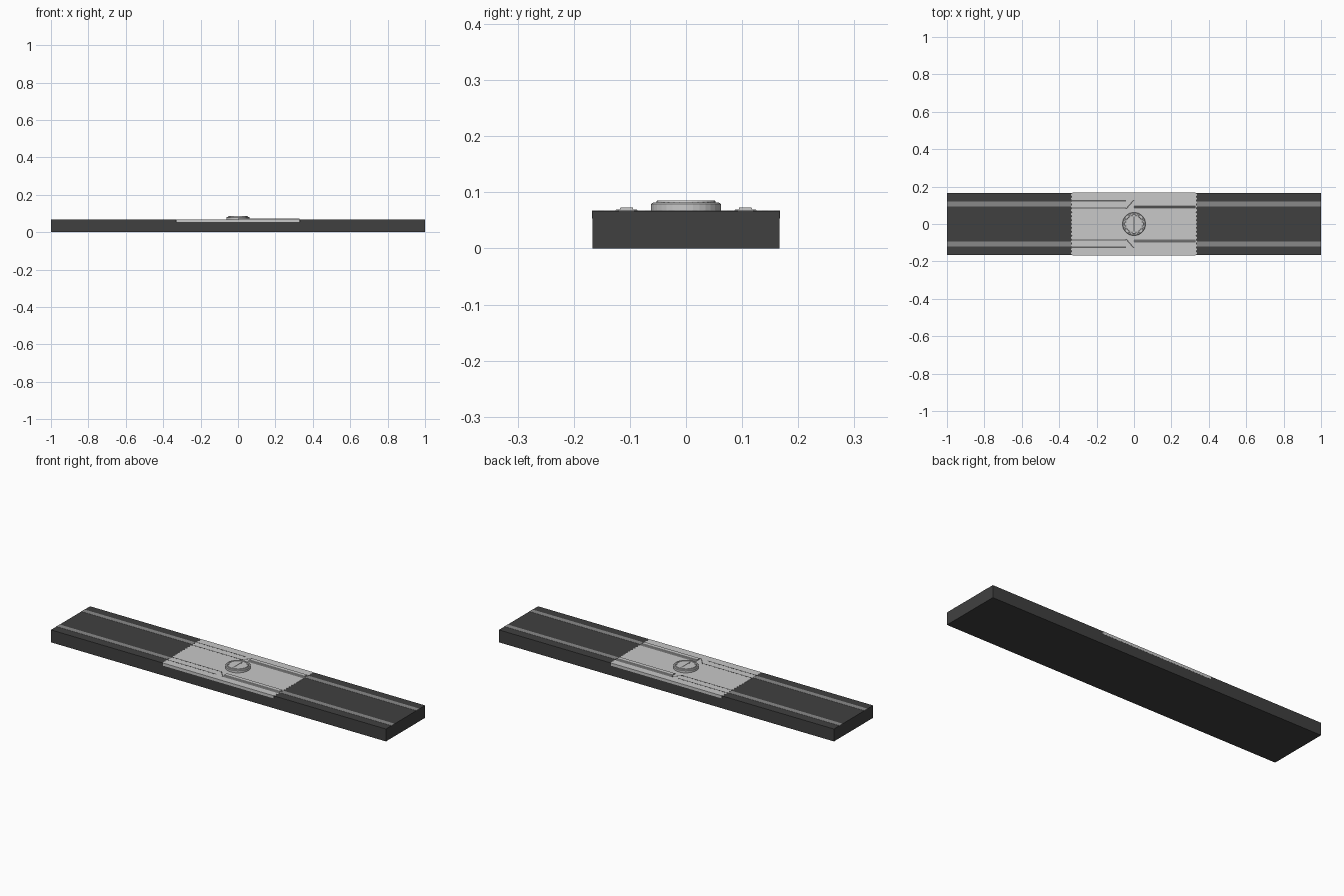
import bpy, bmesh, math

cube = bpy.data.objects.get("Cube")
if cube:
    bpy.data.objects.remove(cube, do_unlink=True)


def material(name, value):
    m = bpy.data.materials.new(name)
    m.use_nodes = True
    m.diffuse_color = (*value, 1)
    m.node_tree.nodes["Principled BSDF"].inputs["Base Color"].default_value = (*value, 1)
    return m


dark = material("charcoal", (0.051, 0.051, 0.051))
light = material("pale grey", (0.58, 0.58, 0.58))
steel = material("rail grey", (0.25, 0.25, 0.25))
groove = material("groove grey", (0.12, 0.12, 0.12))

HALF, WIDE, TOP, MID = 1.0, 0.1667, 0.067, 0.334
RAIL_Y = 0.106


def finish(name, bm, mat):
    bmesh.ops.recalc_face_normals(bm, faces=bm.faces)
    mesh = bpy.data.meshes.new(name)
    bm.to_mesh(mesh)
    bm.free()
    obj = bpy.data.objects.new(name, mesh)
    bpy.context.collection.objects.link(obj)
    mesh.materials.append(mat)
    return obj


def prism(name, outline, z0, z1, mat):
    """Extrude a plan outline from z0 to z1."""
    bm = bmesh.new()
    face = bm.faces.new([bm.verts.new((x, y, z0)) for x, y in outline])
    new = bmesh.ops.extrude_face_region(bm, geom=[face])["geom"]
    bmesh.ops.translate(bm, vec=(0, 0, z1 - z0),
                        verts=[v for v in new if isinstance(v, bmesh.types.BMVert)])
    return finish(name, bm, mat)


def box(name, x0, x1, y0, y1, z0, z1, mat):
    return prism(name, [(x0, y0), (x1, y0), (x1, y1), (x0, y1)], z0, z1, mat)


def lathe(name, profile, mat, sides=32):
    """Spin a radius and height profile about z."""
    bm = bmesh.new()
    rings = [[bm.verts.new((r * math.cos(2 * math.pi * i / sides),
                            r * math.sin(2 * math.pi * i / sides), z))
              for i in range(sides)] for r, z in profile]
    for a, b in zip(rings, rings[1:]):
        for i in range(sides):
            j = (i + 1) % sides
            bm.faces.new((a[i], a[j], b[j], b[i]))
    bm.faces.new(rings[0])
    bm.faces.new(rings[-1])
    return finish(name, bm, mat)


# Long dark base
box("base", -HALF, HALF, -WIDE, WIDE, 0, TOP, dark)

# Pale centre plate with toothed ends
TEETH = 32
steps = [(-WIDE - 0.0005 + i * (2 * WIDE + 0.001) / TEETH, 0.004 if i % 2 else -0.004)
         for i in range(TEETH + 1)]
outline = [(MID + t, y) for y, t in steps] + [(-MID - t, y) for y, t in reversed(steps)]
prism("centre_plate", outline, 0.053, TOP + 0.0006, light)

for side, label in ((1, "back"), (-1, "front")):
    # Flush rail strips on the dark ends
    for end, end_label in ((1, "left"), (-1, "right")):
        x0, x1 = sorted((end * (MID + 0.004), end * HALF))
        box(f"{label}_{end_label}_strip", x0, x1, side * RAIL_Y - 0.0135,
            side * RAIL_Y + 0.0135, TOP - 0.002, TOP + 0.0008, steel)

    # Stepped ridge along the centre plate
    bm = bmesh.new()
    section = [(-0.02, TOP), (-0.0185, 0.0695), (-0.012, 0.0695), (-0.011, 0.073),
               (0.011, 0.073), (0.012, 0.0695), (0.0185, 0.0695), (0.02, TOP)]
    ends = [[bm.verts.new((x, side * RAIL_Y + y, z)) for y, z in section]
            for x in (0.0, MID - 0.004)]
    for i in range(len(section)):
        j = (i + 1) % len(section)
        bm.faces.new((ends[0][i], ends[0][j], ends[1][j], ends[1][i]))
    for ring in ends:
        bm.faces.new(ring)
    finish(f"{label}_ridge", bm, light)

    # Thin groove lines that close with a slanted end
    for off, stop in ((-0.02, -0.042), (0.018, -0.042)):
        y = side * (RAIL_Y + off)
        box(f"{label}_groove_line", -MID, stop, y - 0.003, y + 0.003, TOP, TOP + 0.001, groove)
    a, b = side * 0.081, side * 0.127
    prism(f"{label}_groove_end", [(-0.046, a), (-0.038, a), (0.002, b), (-0.006, b)],
          TOP, TOP + 0.001, groove)

# Round knob with a raised rim and a slot
knob = lathe("knob", [(0.062, TOP - 0.002), (0.062, 0.079), (0.059, 0.0815), (0.053, 0.0815),
                      (0.052, 0.085), (0.046, 0.085), (0.045, 0.083)], light)
box("knob_slot", -0.004, 0.004, -0.04, 0.04, 0.0825, 0.0834, groove)
